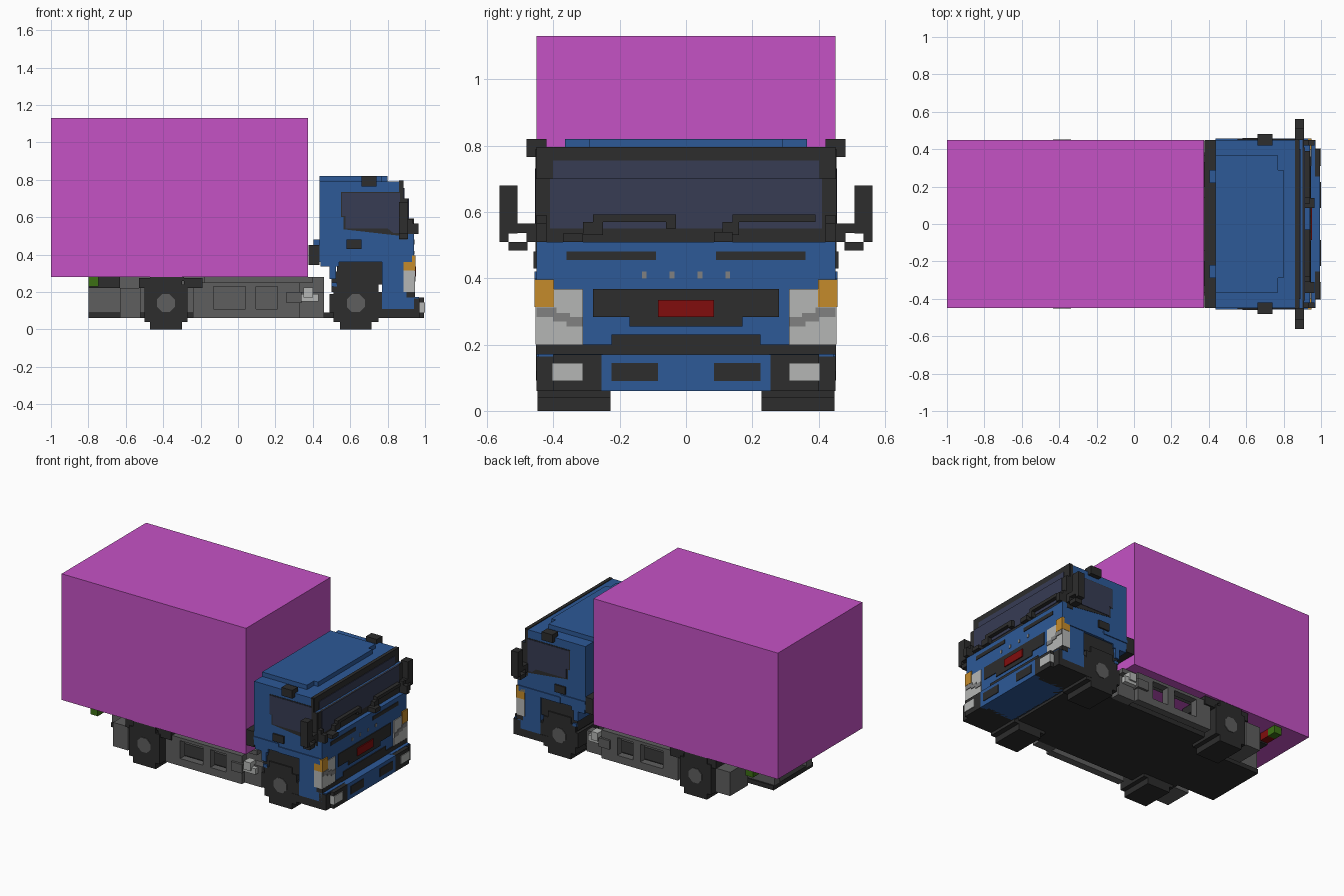
import bpy, bmesh, math

cube = bpy.data.objects.get("Cube")
if cube:
    bpy.data.objects.remove(cube, do_unlink=True)


def material(name, rgb):
    m = bpy.data.materials.new(name)
    m.use_nodes = True
    col = (*rgb, 1.0)
    m.diffuse_color = col
    bsdf = next(n for n in m.node_tree.nodes if n.type == 'BSDF_PRINCIPLED')
    bsdf.inputs["Base Color"].default_value = col
    bsdf.inputs["Roughness"].default_value = 0.8
    return m


PURPLE = material("cargo purple", (0.56, 0.085, 0.56))
BLUE = material("cab blue", (0.026, 0.10, 0.31))
DARK = material("dark trim", (0.026, 0.026, 0.026))
GLASS = material("tinted glass", (0.038, 0.045, 0.088))
GREY = material("chassis grey", (0.112, 0.112, 0.112))
MID = material("lamp grey", (0.22, 0.22, 0.22))
LIGHT = material("lamp white", (0.46, 0.47, 0.46))
ORANGE = material("indicator orange", (0.56, 0.26, 0.024))
RED = material("signal red", (0.22, 0.004, 0.004))
GREEN = material("lamp green", (0.045, 0.16, 0.007))


def finish(name, bm, mat):
    bmesh.ops.recalc_face_normals(bm, faces=bm.faces)
    me = bpy.data.meshes.new(name)
    bm.to_mesh(me)
    bm.free()
    me.materials.append(mat)
    ob = bpy.data.objects.new(name, me)
    bpy.context.collection.objects.link(ob)
    return ob


def boxes(name, mat, *specs, mirror=False):
    """Boxes given as (x0, x1, y0, y1, z0, z1), optionally copied to -y."""
    bm = bmesh.new()
    for x0, x1, y0, y1, z0, z1 in specs:
        spans = [(y0, y1)] + ([(-y1, -y0)] if mirror else [])
        for a, b in spans:
            vs = bmesh.ops.create_cube(bm, size=1)["verts"]
            for v in vs:
                v.co.x = (x0 + x1) / 2 + v.co.x * (x1 - x0)
                v.co.y = (a + b) / 2 + v.co.y * (b - a)
                v.co.z = (z0 + z1) / 2 + v.co.z * (z1 - z0)
    return finish(name, bm, mat)


def slab(name, mat, outline, y0, y1, mirror=False):
    """Extrude an x-z outline along y."""
    bm = bmesh.new()
    for a, b in [(y0, y1)] + ([(-y1, -y0)] if mirror else []):
        f = bm.faces.new([bm.verts.new((x, a, z)) for x, z in outline])
        ext = bmesh.ops.extrude_face_region(bm, geom=[f])["geom"]
        for v in ext:
            if isinstance(v, bmesh.types.BMVert):
                v.co.y = b
    return finish(name, bm, mat)


# Cargo box
boxes("cargo_box", PURPLE, (-1, 0.375, -0.45, 0.45, 0.28, 1.13))

# Chassis: rails, floor plate and stepped tail
boxes("chassis_rails", GREY, (-0.8, 0.46, 0.14, 0.2, 0.08, 0.28), mirror=True)
boxes("cross_members", GREY, *[(x, x + 0.04, -0.15, 0.15, 0.18, 0.27)
                               for x in (-0.8, -0.4, 0.0, 0.36)])
boxes("floor_plate", DARK, (-0.52, 0.72, -0.34, 0.34, 0.06, 0.09),
      (-0.8, -0.52, -0.21, 0.21, 0.06, 0.09))
boxes("axles", DARK, (-0.43, -0.34, -0.3, 0.3, 0.1, 0.19),
      (0.59, 0.68, -0.3, 0.3, 0.1, 0.19))

# Side guards with two open bays each
boxes("side_guards", GREY,
      (-0.24, 0.33, 0.38, 0.43, 0.06, 0.11), (-0.24, 0.33, 0.38, 0.43, 0.23, 0.25),
      (-0.24, -0.13, 0.38, 0.43, 0.11, 0.23), (0.04, 0.095, 0.38, 0.43, 0.11, 0.23),
      (0.21, 0.33, 0.38, 0.43, 0.11, 0.23), (0.33, 0.46, 0.34, 0.4, 0.06, 0.2),
      (-0.18, 0.4, 0.33, 0.37, 0.25, 0.28), (0.26, 0.34, 0.4, 0.445, 0.14, 0.2), mirror=True)
boxes("air_valves", LIGHT, (0.34, 0.43, 0.36, 0.43, 0.15, 0.19),
      (0.35, 0.4, 0.38, 0.44, 0.17, 0.225), mirror=True)

# Rear mudguards and fenders
boxes("rear_mudguards", GREY, (-0.63, -0.52, 0.24, 0.43, 0.06, 0.22), mirror=True)
boxes("rear_fenders", DARK, (-0.47, -0.29, 0.23, 0.44, 0.26, 0.28),
      (-0.53, -0.47, 0.23, 0.44, 0.22, 0.275), (-0.29, -0.19, 0.23, 0.44, 0.22, 0.275),
      (-0.8, -0.63, 0.2, 0.3, 0.22, 0.28), mirror=True)
boxes("tail_lamps_green", GREEN, (-0.8, -0.745, 0.37, 0.43, 0.23, 0.28), mirror=True)
boxes("tail_lamps_red", RED, (-0.8, -0.745, 0.29, 0.37, 0.23, 0.28), mirror=True)

# Wheels: stepped tyres with octagonal hubs
quarter = [(0.14, 0.05), (0.12, 0.05), (0.12, 0.10), (0.085, 0.10), (0.085, 0.14)]
ring = (quarter + [(-x, z) for x, z in reversed(quarter)]
        + [(-x, -z) for x, z in quarter] + [(x, -z) for x, z in reversed(quarter)])
rear = [(max(-0.115, min(0.115, x)), z) for x, z in ring if abs(x) < 0.13]
for label, cx, outline in (("front", 0.63, ring), ("rear", -0.385, rear)):
    slab(label + "_tyres", DARK, [(cx + x, 0.14 + z) for x, z in outline],
         0.228, 0.448, mirror=True)
    hub = [(cx + 0.052 * math.cos(math.pi * (i + 0.5) / 4),
            0.14 + 0.052 * math.sin(math.pi * (i + 0.5) / 4)) for i in range(8)]
    slab(label + "_hubs", GREY, hub, 0.44, 0.452, mirror=True)

# Cab shell, with the lower nose and open wheel bay
slab("cab_shell", BLUE, [(0.435, 0.36), (0.77, 0.36), (0.77, 0.11), (0.94, 0.11),
                         (0.94, 0.51), (0.90, 0.51), (0.90, 0.70), (0.875, 0.70),
                         (0.875, 0.79), (0.435, 0.79)], -0.45, 0.45)
boxes("roof_panel", BLUE, (0.435, 0.77, -0.365, 0.365, 0.78, 0.82),
      (0.77, 0.80, -0.29, 0.29, 0.78, 0.82))
boxes("wheel_arches", DARK, (0.53, 0.77, -0.44, 0.44, 0.24, 0.365),
      (0.50, 0.53, -0.44, 0.44, 0.2, 0.31), (0.745, 0.775, -0.445, 0.445, 0.06, 0.2))
boxes("arch_corners", BLUE, (0.44, 0.54, 0.25, 0.45, 0.335, 0.37),
      (0.49, 0.525, 0.25, 0.45, 0.27, 0.34), (0.50, 0.53, 0.3, 0.45, 0.23, 0.25), mirror=True)
boxes("side_steps", DARK, (0.71, 0.95, 0.23, 0.45, 0.06, 0.11), mirror=True)
boxes("nose_floor", BLUE, (0.74, 0.95, -0.25, 0.25, 0.06, 0.12))
boxes("rear_air_intake", DARK, (0.378, 0.436, -0.45, 0.45, 0.345, 0.45))
boxes("intake_mounts", BLUE, (0.405, 0.436, 0.22, 0.29, 0.35, 0.48), mirror=True)

# Doors: window, pillar, seam, handle
slab("window_trim", DARK, [(0.55, 0.735), (0.55, 0.60), (0.565, 0.60), (0.565, 0.535),
                           (0.87, 0.50), (0.87, 0.735)], 0.448, 0.452, mirror=True)
slab("side_windows", GLASS, [(0.555, 0.73), (0.555, 0.605), (0.575, 0.605), (0.575, 0.54),
                             (0.80, 0.54), (0.83, 0.515), (0.865, 0.515), (0.865, 0.73)],
     0.45, 0.455, mirror=True)
boxes("front_pillars", DARK, (0.862, 0.88, 0.44, 0.453, 0.48, 0.79),
      (0.88, 0.906, 0.44, 0.453, 0.48, 0.70), mirror=True)
boxes("side_crease", BLUE, (0.435, 0.62, 0.45, 0.456, 0.40, 0.42),
      (0.62, 0.93, 0.45, 0.456, 0.36, 0.40), mirror=True)
boxes("door_handles", DARK, (0.58, 0.66, 0.448, 0.46, 0.43, 0.48), mirror=True)
boxes("roof_markers", DARK, (0.66, 0.74, 0.42, 0.48, 0.765, 0.82), mirror=True)

# Windscreen with surround, visor edge and wipers
boxes("windscreen_surround", DARK, (0.895, 0.91, -0.45, 0.45, 0.51, 0.70),
      (0.862, 0.885, -0.45, 0.45, 0.70, 0.795))
boxes("windscreen", GLASS, (0.905, 0.914, -0.41, 0.41, 0.55, 0.70),
      (0.88, 0.889, -0.40, 0.40, 0.70, 0.755))
boxes("wipers", DARK, (0.91, 0.94, -0.28, -0.03, 0.57, 0.592),
      (0.91, 0.94, 0.14, 0.39, 0.57, 0.592), (0.91, 0.94, -0.31, -0.25, 0.53, 0.57),
      (0.91, 0.94, 0.11, 0.16, 0.53, 0.57), (0.91, 0.94, -0.06, -0.03, 0.55, 0.57),
      (0.91, 0.965, 0.085, 0.14, 0.51, 0.54), (0.91, 0.965, -0.37, -0.31, 0.51, 0.535))

# Mirrors on bracket arms
boxes("side_mirrors", DARK, (0.86, 0.91, 0.508, 0.562, 0.535, 0.68),
      (0.86, 0.91, 0.535, 0.562, 0.51, 0.54), (0.86, 0.91, 0.478, 0.535, 0.483, 0.51),
      (0.86, 0.91, 0.44, 0.48, 0.51, 0.565), (0.86, 0.91, 0.47, 0.51, 0.537, 0.565),
      mirror=True)
boxes("mirror_brackets", DARK, (0.93, 0.965, 0.42, 0.45, 0.51, 0.565),
      (0.90, 0.935, 0.42, 0.45, 0.51, 0.59), mirror=True)

# Nose panel details
boxes("vent_slots", DARK, (0.935, 0.944, 0.09, 0.36, 0.455, 0.48), mirror=True)
boxes("nose_studs", MID, *[(0.935, 0.943, y - 0.007, y + 0.007, 0.40, 0.42)
                           for y in (0.042, 0.126)], mirror=True)
boxes("grille", DARK, (0.935, 0.945, -0.28, 0.28, 0.283, 0.368),
      (0.935, 0.945, -0.17, 0.17, 0.255, 0.285))
boxes("grille_accent", RED, (0.94, 0.952, -0.085, 0.085, 0.283, 0.335))

# Headlamps wrapping the corners
boxes("headlamps", LIGHT, (0.885, 0.945, 0.31, 0.454, 0.20, 0.315),
      (0.90, 0.945, 0.31, 0.40, 0.315, 0.368), mirror=True)
boxes("headlamp_bands", MID, (0.935, 0.949, 0.31, 0.36, 0.255, 0.283),
      (0.935, 0.949, 0.39, 0.45, 0.283, 0.312), (0.935, 0.949, 0.35, 0.40, 0.27, 0.295),
      mirror=True)
boxes("indicators", ORANGE, (0.885, 0.948, 0.398, 0.456, 0.314, 0.396), mirror=True)

# Bumper
boxes("bumper_gap", DARK, (0.90, 0.946, -0.452, 0.452, 0.17, 0.20),
      (0.93, 0.946, -0.225, 0.225, 0.20, 0.23))
boxes("bumper_centre", BLUE, (0.93, 0.995, -0.255, 0.255, 0.06, 0.17))
boxes("bumper_top", BLUE, (0.935, 0.968, 0.25, 0.445, 0.16, 0.172), mirror=True)
boxes("bumper_corners", DARK, (0.92, 0.97, 0.25, 0.45, 0.06, 0.165),
      (0.965, 0.995, 0.255, 0.40, 0.06, 0.17), mirror=True)
boxes("fog_lamps", LIGHT, (0.965, 1.0, 0.31, 0.403, 0.09, 0.145), mirror=True)
boxes("bumper_inlays", DARK, (0.99, 0.999, 0.085, 0.225, 0.09, 0.145), mirror=True)
